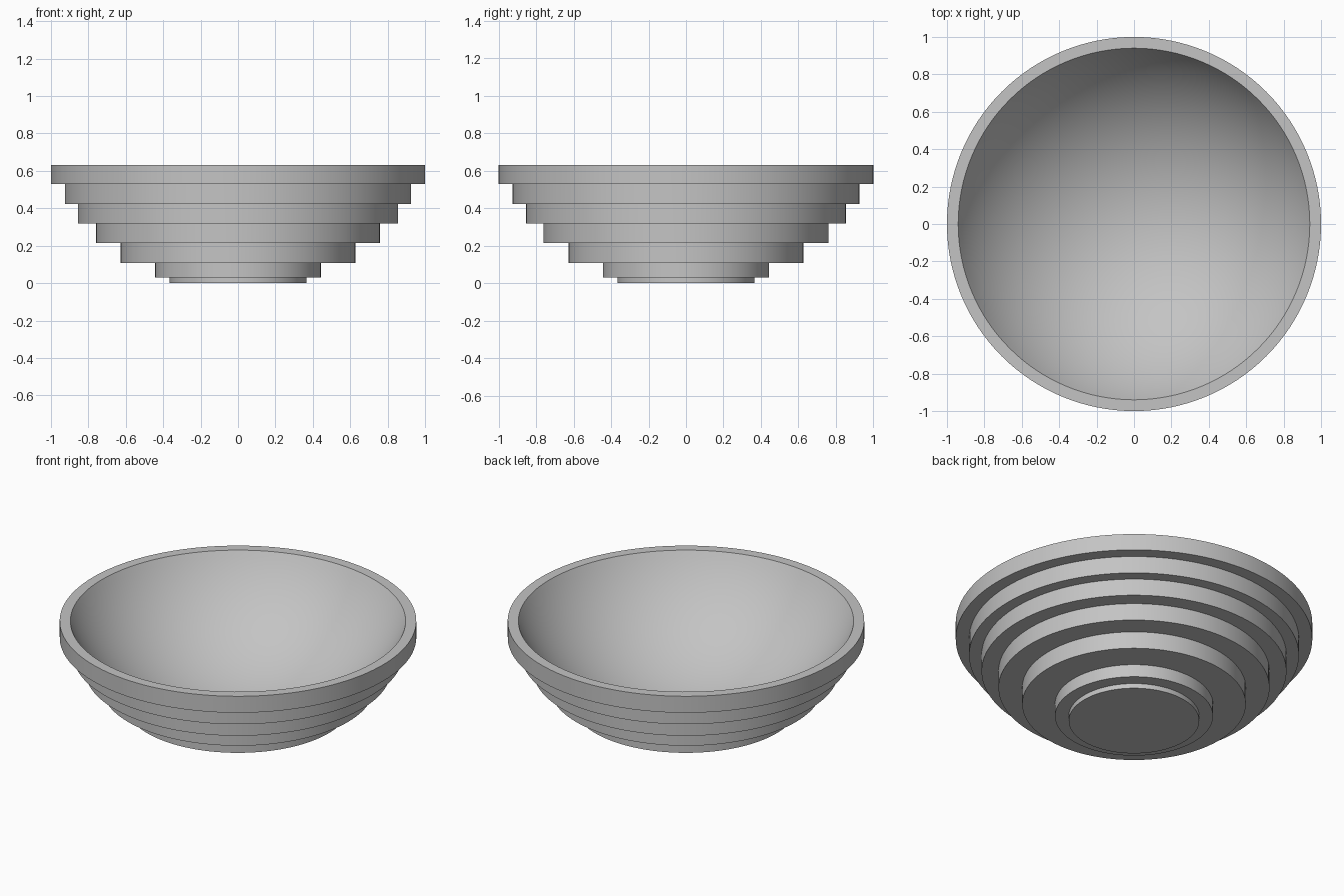
import bpy
import bmesh
from math import asin, sin, cos, pi, sqrt, radians

cube = bpy.data.objects.get("Cube")
if cube:
    bpy.data.objects.remove(cube)

SEGMENTS = 128
RIM_Z = 0.632
INNER_RIM = 0.94
CENTRE_Z = 1.137  # centre of the spherical hollow

# Stepped outside: (radius, top height) of each ring, from foot to rim
STEPS = [(0.366, 0.03), (0.443, 0.108), (0.627, 0.214), (0.76, 0.32),
         (0.855, 0.424), (0.925, 0.53), (1.0, RIM_Z)]

profile = [(0, 0)]
z = 0
for radius, top in STEPS:
    profile += [(radius, z), (radius, top)]
    z = top

# Smooth spherical hollow, from rim down to the middle
R = sqrt(INNER_RIM ** 2 + (CENTRE_Z - RIM_Z) ** 2)
rim_angle = asin(INNER_RIM / R)
RINGS = 32
for i in range(RINGS + 1):
    a = rim_angle * (1 - i / RINGS)
    profile.append((R * sin(a), CENTRE_Z - R * cos(a)))

# Revolve the profile into the bowl
bm = bmesh.new()
verts = [bm.verts.new((r, 0, h)) for r, h in profile]
edges = [bm.edges.new(pair) for pair in zip(verts, verts[1:])]
bmesh.ops.spin(bm, geom=verts + edges, cent=(0, 0, 0), axis=(0, 0, 1),
               angle=2 * pi, steps=SEGMENTS, use_duplicate=False)
bmesh.ops.remove_doubles(bm, verts=bm.verts, dist=0.0001)
bmesh.ops.recalc_face_normals(bm, faces=bm.faces)
mesh = bpy.data.meshes.new("stepped_bowl")
bm.to_mesh(mesh)
bm.free()
bowl = bpy.data.objects.new("stepped_bowl", mesh)
bpy.context.collection.objects.link(bowl)

# Plain grey material
grey = bpy.data.materials.new("plain grey")
grey.use_nodes = True
colour = (0.55, 0.55, 0.55, 1)
grey.diffuse_color = colour
for node in grey.node_tree.nodes:
    if node.type == 'BSDF_PRINCIPLED':
        node.inputs["Base Color"].default_value = colour
mesh.materials.append(grey)

# Smooth walls with crisp step edges
bpy.ops.object.select_all(action='DESELECT')
bowl.select_set(True)
bpy.context.view_layer.objects.active = bowl
bpy.ops.object.shade_smooth_by_angle(angle=radians(30))
